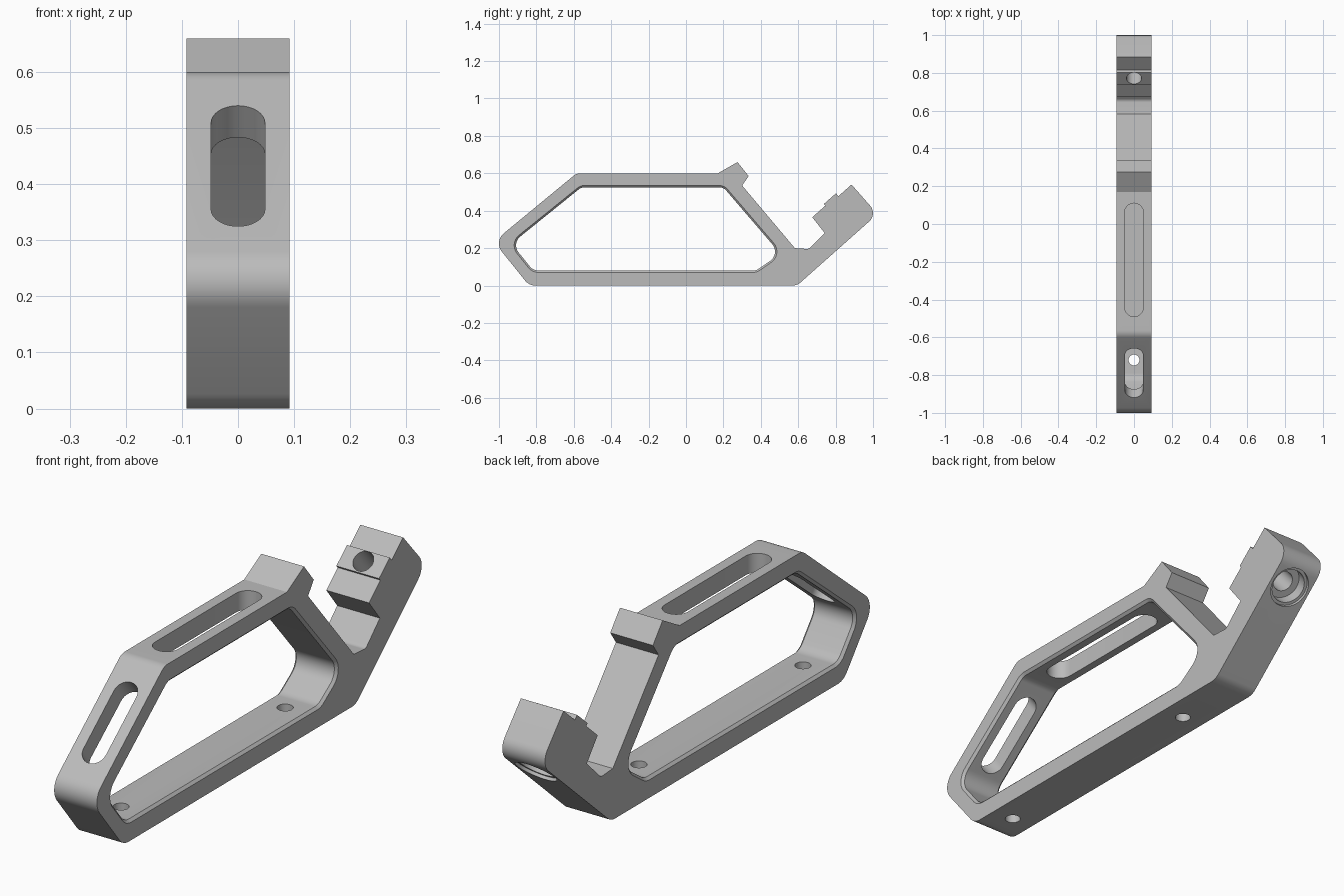
import bpy, bmesh, math
from mathutils import Vector

cube = bpy.data.objects.get("Cube")
if cube:
    bpy.data.objects.remove(cube, do_unlink=True)

HALF = 0.092  # half the thickness of the plate

metal = bpy.data.materials.new("satin grey metal")
metal.use_nodes = True
GREY = (0.5, 0.5, 0.5, 1)
metal.diffuse_color = GREY
metal.node_tree.nodes["Principled BSDF"].inputs["Base Color"].default_value = GREY


def rounded(corners, steps=8):
    """Turn (y, z, radius) corners into a filleted outline."""
    out = []
    for i, (y, z, r) in enumerate(corners):
        p = Vector((y, z))
        if r == 0:
            out.append(p)
            continue
        a = (Vector(corners[i - 1][:2]) - p).normalized()
        b = (Vector(corners[(i + 1) % len(corners)][:2]) - p).normalized()
        half = a.angle(b) / 2
        centre = p + (a + b).normalized() * (r / math.sin(half))
        start = p + a * (r / math.tan(half)) - centre
        end = p + b * (r / math.tan(half)) - centre
        sweep = start.angle_signed(end)
        for k in range(steps + 1):
            t = -sweep * k / steps
            c, s = math.cos(t), math.sin(t)
            out.append(centre + Vector((c * start.x - s * start.y, s * start.x + c * start.y)))
    return out


def grown(loop, d):
    """Push a clockwise outline outward by d."""
    res = []
    for i, p in enumerate(loop):
        t = (loop[(i + 1) % len(loop)] - loop[i - 1]).normalized()
        res.append(p + Vector((-t.y, t.x)) * d)
    return res


def at_x(loop, x):
    return [Vector((x, p.x, p.y)) for p in loop]


def loft(name, rings):
    """Closed solid through rings with equal point counts."""
    bm = bmesh.new()
    vs = [[bm.verts.new(p) for p in ring] for ring in rings]
    n = len(vs[0])
    for a, b in zip(vs, vs[1:]):
        for i in range(n):
            j = (i + 1) % n
            bm.faces.new((a[i], a[j], b[j], b[i]))
    bm.faces.new(vs[0])
    bm.faces.new(vs[-1])
    bmesh.ops.recalc_face_normals(bm, faces=bm.faces)
    mesh = bpy.data.meshes.new(name)
    bm.to_mesh(mesh)
    bm.free()
    obj = bpy.data.objects.new(name, mesh)
    bpy.context.collection.objects.link(obj)
    return obj


def slot_ring(centre, along, r, half_len=0.0, steps=16):
    """Stadium (or circle) across x, stretched in the direction along."""
    ring = []
    for side in (1, -1):
        for k in range(steps + (1 if half_len else 0)):
            t = math.pi * k / steps
            ring.append(centre + side * (along * (half_len + r * math.sin(t))
                                         + Vector((1, 0, 0)) * r * math.cos(t)))
    return ring


def bore(name, centre, axis, stations, half_len=0.0):
    """Cutter along axis; stations are (distance, radius)."""
    along = axis.cross(Vector((1, 0, 0))).normalized()
    return loft(name, [slot_ring(centre + axis * d, along, r, half_len) for d, r in stations])


# Body outline, clockwise from the lower front corner
outline = rounded([
    (-0.839, 0, 0.07), (-1.028, 0.235, 0.07), (-0.585, 0.60, 0.06),
    (0.17, 0.60, 0), (0.275, 0.66, 0), (0.335, 0.585, 0), (0.30, 0.535, 0),
    (0.582, 0.20, 0), (0.655, 0.195, 0.025), (0.742, 0.28, 0), (0.675, 0.365, 0),
    (0.745, 0.427, 0), (0.737, 0.436, 0), (0.802, 0.493, 0), (0.815, 0.478, 0),
    (0.885, 0.54, 0), (1.024, 0.382, 0.06), (0.594, 0, 0.07)])
body = loft("handle_body", [at_x(outline, -HALF), at_x(outline, HALF)])
body.data.materials.append(metal)

# Central window with a small chamfer on both sides
window = rounded([
    (-0.817, 0.08, 0.06), (-0.933, 0.224, 0.06), (-0.56, 0.525, 0.05),
    (0.20, 0.525, 0.05), (0.505, 0.17, 0.06), (0.375, 0.08, 0.06)])
wide = grown(window, 0.01)
e = HALF - 0.01
cutters = [loft("window_cutter", [
    at_x(grown(window, 0.02), -HALF - 0.01), at_x(wide, -HALF), at_x(window, -e),
    at_x(window, e), at_x(wide, HALF), at_x(grown(window, 0.02), HALF + 0.01)])]

# Slots through the top bar and the sloping front bar
up = Vector((0, 0, 1))
cutters.append(bore("top_slot_cutter", Vector((0, -0.19, 0.56)), up,
                    [(-0.1, 0.05), (0.1, 0.05)], 0.25))
slope = Vector((0, -0.635, 0.772))
cutters.append(bore("front_slot_cutter", Vector((0, -0.788, 0.432)), slope,
                    [(-0.13, 0.048), (0.1, 0.048)], 0.121))

# Screw holes through the bottom bar
for y in (-0.72, 0.29):
    cutters.append(bore("screw_hole_cutter", Vector((0, y, 0.04)), up,
                        [(-0.1, 0.029), (0.1, 0.029)]))

# Stepped clamp bolt hole through the rear jaw
axis = Vector((0, 0.664, -0.748))
cutters.append(bore("bolt_hole_cutter", Vector((0, 0.772, 0.465)), axis,
                    [(-0.1, 0.04), (0.17, 0.04), (0.17, 0.068), (0.217, 0.068),
                     (0.217, 0.08), (0.3, 0.08)]))

bpy.context.view_layer.objects.active = body
for cutter in cutters:
    cutter.hide_render = True
    mod = body.modifiers.new(cutter.name, "BOOLEAN")
    mod.operation = "DIFFERENCE"
    mod.solver = "EXACT"
    mod.object = cutter
    bpy.ops.object.modifier_apply(modifier=mod.name)
    bpy.data.objects.remove(cutter, do_unlink=True)

bpy.ops.object.select_all(action="DESELECT")
body.select_set(True)
bpy.ops.object.shade_smooth_by_angle(angle=math.radians(25))
